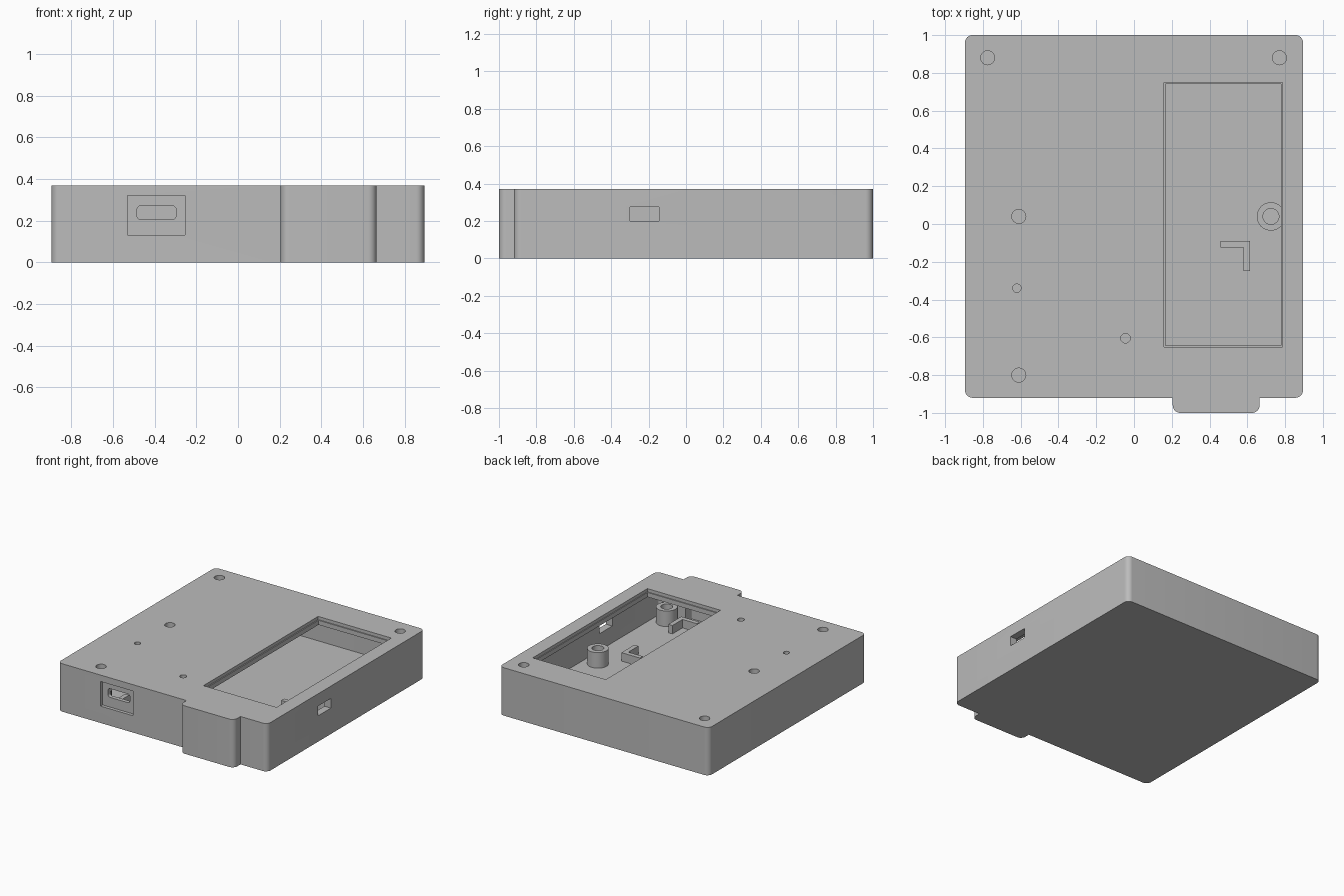
import bpy, bmesh
from math import cos, sin, pi
from mathutils import Vector

cube = bpy.data.objects.get("Cube")
if cube:
    bpy.data.objects.remove(cube, do_unlink=True)

grey = bpy.data.materials.new("plain_grey")
grey.use_nodes = True
colour = (0.5, 0.5, 0.5, 1)
grey.diffuse_color = colour
grey.node_tree.nodes["Principled BSDF"].inputs["Base Color"].default_value = colour

HEIGHT, FLOOR, LID = 0.37, 0.07, 0.31
SIDE, BACK, FRONT = 0.895, 1.0, -0.92


def rounded(corners, steps=8):
    """Outline of a right-angled polygon given as (u, v, radius)."""
    pts = []
    for i, (u, v, r) in enumerate(corners):
        p = Vector((u, v))
        if r == 0:
            pts.append(p)
            continue
        before = (Vector(corners[i - 1][:2]) - p).normalized()
        after = (Vector(corners[(i + 1) % len(corners)][:2]) - p).normalized()
        centre = p + r * (before + after)
        for k in range(steps + 1):
            a = k / steps * pi / 2
            pts.append(centre - r * (after * cos(a) + before * sin(a)))
    return pts


def rect(u0, u1, v0, v1, r=0):
    return rounded([(u0, v0, r), (u1, v0, r), (u1, v1, r), (u0, v1, r)])


def circle(x, y, r, n=40):
    return [Vector((x + r * cos(2 * pi * i / n), y + r * sin(2 * pi * i / n))) for i in range(n)]


def prism(name, outline, lo, hi, axis="Z"):
    """Extrude an outline between two levels along an axis."""
    place = {"Z": lambda p, w: (p.x, p.y, w),
             "Y": lambda p, w: (p.x, w, p.y),
             "X": lambda p, w: (w, p.x, p.y)}[axis]
    bm = bmesh.new()
    low = [bm.verts.new(place(p, lo)) for p in outline]
    high = [bm.verts.new(place(p, hi)) for p in outline]
    bm.faces.new(low)
    bm.faces.new(high)
    n = len(outline)
    for i in range(n):
        j = (i + 1) % n
        bm.faces.new((low[i], low[j], high[j], high[i]))
    bmesh.ops.recalc_face_normals(bm, faces=bm.faces)
    mesh = bpy.data.meshes.new(name)
    bm.to_mesh(mesh)
    bm.free()
    mesh.materials.append(grey)
    obj = bpy.data.objects.new(name, mesh)
    bpy.context.collection.objects.link(obj)
    return obj


def activate(obj):
    bpy.ops.object.select_all(action="DESELECT")
    obj.select_set(True)
    bpy.context.view_layer.objects.active = obj


def cut(obj, outline, lo, hi, axis="Z"):
    cutter = prism("cutter", outline, lo, hi, axis)
    cutter.hide_render = True
    mod = obj.modifiers.new("cut", "BOOLEAN")
    mod.operation, mod.solver, mod.object = "DIFFERENCE", "EXACT", cutter
    activate(obj)
    bpy.ops.object.modifier_apply(modifier=mod.name)
    bpy.data.objects.remove(cutter, do_unlink=True)


def finish(obj):
    activate(obj)
    bpy.ops.object.shade_smooth_by_angle(angle=pi / 6)


def stepped(inset, r):
    """Case outline with the front bump, moved inward by an inset."""
    s, f = SIDE - inset, FRONT + inset
    b0, b1, tip = 0.205 + inset, 0.665 - inset, -1 + inset
    return rounded([(-s, f, r), (b0, f, 0), (b0, tip, r), (b1, tip, r), (b1, f, 0),
                    (s, f, r), (s, BACK - inset, r), (-s, BACK - inset, r)])


# Hollow case with the bump on the front
case = prism("case", stepped(0, 0.04), 0, HEIGHT)
cut(case, stepped(0.055, 0.01), FLOOR, LID)

# Stepped window in the top
cut(case, rect(0.16, 0.785, -0.65, 0.75), 0.345, 0.45)
cut(case, rect(0.168, 0.779, -0.642, 0.742), 0.2, 0.36)

# Screw holes and small indicator holes in the top
screws = [(-0.775, 0.88), (0.77, 0.88), (-0.61, 0.04), (-0.61, -0.8)]
for x, y in screws:
    cut(case, circle(x, y, 0.037), 0.25, 0.45)
for x, y, r in [(-0.62, -0.34, 0.022), (-0.045, -0.605, 0.025)]:
    cut(case, circle(x, y, r), 0.25, 0.45)

# Front connector recess and slot, and side opening
cut(case, rect(-0.53, -0.255, 0.13, 0.32), -1.1, FRONT + 0.025, "Y")
cut(case, rect(-0.485, -0.297, 0.205, 0.272, 0.02), -1.1, -0.8, "Y")
cut(case, rect(-0.3, -0.145, 0.2, 0.275), 0.8, 1.0, "X")
finish(case)

# Bored posts standing on the floor
for i, (x, y) in enumerate(screws + [(0.725, 0.04), (0.725, -0.8)]):
    post = prism(f"post_{i + 1}", circle(x, y, 0.075), FLOOR - 0.02, 0.19)
    cut(post, circle(x, y, 0.042), FLOOR, 0.3)
    finish(post)

# Four corner brackets facing inward on the floor
mid_x, mid_y, half_x, half_y, arm, thick = 0.0575, -0.455, 0.5575, 0.365, 0.158, 0.035
for sx in (-1, 1):
    for sy in (-1, 1):
        x, y = mid_x + sx * half_x, mid_y + sy * half_y
        ell = [(0, 0), (arm, 0), (arm, thick), (thick, thick), (thick, arm), (0, arm)]
        outline = [Vector((x - sx * u, y - sy * v)) for u, v in ell]
        side = "left" if sx > 0 else "right"
        end = "back" if sy > 0 else "front"
        prism(f"bracket_{end}_{side}", outline, FLOOR - 0.02, 0.135)
